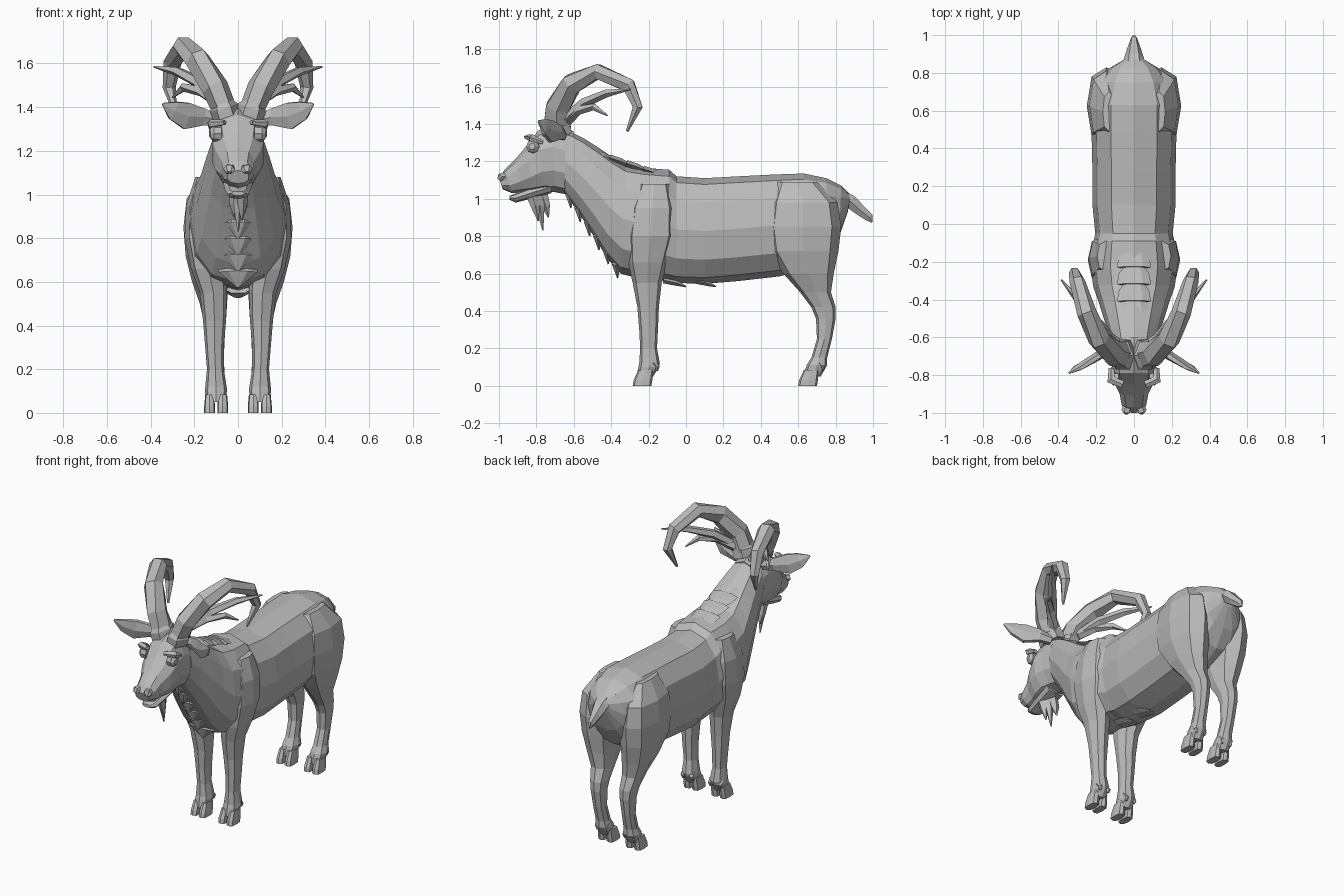
import bpy, bmesh, math
from mathutils import Vector as V

hide = bpy.data.materials.new("hide_gray")
hide.diffuse_color = (0.5, 0.5, 0.5, 1)


def ring(c, u, v, n=8, p=1.0, phase=0.0):
    """Closed cross-section; p below 1 makes it boxier."""
    out = []
    for i in range(n):
        a = 2 * math.pi * (i + phase) / n
        f = lambda s: math.copysign(abs(s) ** p, s) if abs(s) > 1e-6 else 0
        out.append(c + u * f(math.cos(a)) + v * f(math.sin(a)))
    return out


def loft(name, rings, mirror=False):
    bm = bmesh.new()
    vs = [[bm.verts.new(q) for q in r] for r in rings]
    n = len(vs[0])
    for a, b in zip(vs, vs[1:]):
        for i in range(n):
            bm.faces.new((a[i], a[(i + 1) % n], b[(i + 1) % n], b[i]))
    bm.faces.new(vs[0])
    bm.faces.new(vs[-1])
    bmesh.ops.recalc_face_normals(bm, faces=bm.faces)
    me = bpy.data.meshes.new(name)
    bm.to_mesh(me)
    bm.free()
    me.materials.append(hide)
    ob = bpy.data.objects.new(name, me)
    bpy.context.collection.objects.link(ob)
    if mirror:
        ob.modifiers.new("mirror", 'MIRROR').use_mirror_merge = False
    return ob


def body(name, secs, n=12, p=0.88):
    """Sections: top y,z, bottom y,z, half width."""
    rs = []
    for yt, zt, yb, zb, w in secs:
        t, b = V((0, yt, zt)), V((0, yb, zb))
        rs.append(ring((t + b) / 2, (t - b) / 2, V((w, 0, 0)), n, p))
    return loft(name, rs)


def limb(name, secs, n=8, p=0.8, phase=0.0):
    """Sections: z, y min, y max, x min, x max; mirrored."""
    rs = [ring(V(((a + b) / 2, (y0 + y1) / 2, z)), V((0, (y1 - y0) / 2, 0)),
               V(((b - a) / 2, 0, 0)), n, p, phase) for z, y0, y1, a, b in secs]
    return loft(name, rs, True)


def tube(name, pts, n=6, ref=(1, 0, 0), mirror=False, phase=0.0):
    """Points: x, y, z, radius along ref, radius across it."""
    ps = [V(q[:3]) for q in pts]
    rs = []
    for i, q in enumerate(pts):
        t = (ps[min(i + 1, len(ps) - 1)] - ps[max(i - 1, 0)]).normalized()
        u = V(ref)
        u = (u - t * u.dot(t)).normalized()
        rs.append(ring(ps[i], u * q[3], t.cross(u) * q[4], n, 1, phase))
    return loft(name, rs, mirror)


# torso and neck
body("torso_and_neck", [
    (.88, 1.02, .865, .93, .05), (.83, 1.07, .82, .80, .13), (.75, 1.11, .76, .69, .19),
    (.63, 1.135, .64, .62, .225), (.48, 1.13, .50, .585, .225), (.28, 1.12, .28, .56, .22),
    (.10, 1.11, .10, .545, .22), (-.05, 1.12, -.05, .55, .205), (-.09, 1.155, -.10, .56, .215),
    (-.22, 1.165, -.24, .57, .23), (-.32, 1.18, -.35, .60, .215), (-.39, 1.22, -.42, .68, .19),
    (-.47, 1.275, -.50, .81, .165), (-.55, 1.325, -.57, .92, .14), (-.64, 1.37, -.65, 1.03, .115)])

# head, jaw, nose
body("head", [
    (-.60, 1.36, -.62, 1.02, .11), (-.72, 1.395, -.70, 1.035, .115), (-.79, 1.365, -.76, 1.04, .125),
    (-.85, 1.285, -.82, 1.035, .11), (-.91, 1.215, -.87, 1.035, .08), (-.97, 1.155, -.93, 1.03, .068),
    (-1.0, 1.11, -.98, 1.05, .05)], 10)
body("lower_jaw", [
    (-.72, 1.10, -.72, 1.03, .07), (-.83, 1.06, -.83, 1.0, .062),
    (-.92, 1.025, -.91, .98, .05), (-.945, 1.015, -.945, .995, .03)], 8)
tube("nostril", [(.03, -.96, 1.12, .025, .02), (.04, -.99, 1.115, .028, .025),
                 (.04, -1.0, 1.10, .015, .012)], 6, mirror=True)

# eyes with brows
tube("eye", [(.08, -.815, 1.28, .035, .04), (.115, -.82, 1.28, .035, .036),
             (.13, -.823, 1.28, .018, .018)], 8, (0, 1, 0), True)
tube("brow", [(.06, -.85, 1.33, .012, .02), (.12, -.825, 1.325, .02, .025),
              (.12, -.765, 1.30, .012, .015)], 5, (0, 0, 1), True)

# ears: broad thin leaves
tube("ear", [(.09, -.66, 1.34, .025, .03), (.16, -.68, 1.355, .025, .045), (.235, -.725, 1.36, .022, .07),
             (.295, -.76, 1.385, .018, .05), (.345, -.79, 1.415, .004, .006)], 6, (0, 1, 0), True)

# main horns and the two side prongs
tube("horn", [
    (.05, -.69, 1.36, .055, .085), (.105, -.685, 1.49, .062, .072), (.185, -.61, 1.615, .06, .062),
    (.25, -.47, 1.68, .052, .045), (.30, -.305, 1.605, .042, .042), (.315, -.258, 1.49, .03, .03),
    (.285, -.315, 1.36, .006, .008)], 6, mirror=True)
tube("horn_base", [(.05, -.69, 1.35, .065, .09), (.065, -.695, 1.40, .066, .088),
                   (.07, -.695, 1.42, .05, .07)], 6, mirror=True)
tube("upper_prong", [(.10, -.64, 1.43, .03, .03), (.18, -.54, 1.515, .03, .028),
                     (.28, -.42, 1.565, .024, .022), (.385, -.295, 1.585, .004, .004)], 5, mirror=True)
tube("lower_prong", [(.09, -.63, 1.42, .028, .028), (.17, -.57, 1.475, .026, .025),
                     (.25, -.49, 1.49, .02, .02), (.30, -.42, 1.445, .004, .004)], 5, mirror=True)

# legs running up into shoulder and thigh
limb("front_leg", [
    (1.08, -.25, -.09, .10, .195), (.95, -.30, -.06, .08, .238), (.80, -.32, -.06, .06, .245),
    (.66, -.31, -.10, .055, .215), (.55, -.285, -.13, .05, .175), (.42, -.26, -.145, .055, .16),
    (.30, -.25, -.15, .065, .15), (.20, -.245, -.155, .065, .142), (.12, -.25, -.14, .052, .15),
    (.10, -.255, -.145, .05, .152), (.05, -.265, -.175, .06, .14)])
limb("hind_leg", [
    (1.09, .49, .70, .10, .165), (.98, .44, .81, .06, .235), (.85, .42, .83, .04, .25),
    (.72, .44, .815, .04, .24), (.60, .52, .79, .045, .21), (.50, .61, .775, .05, .175),
    (.42, .67, .80, .055, .157), (.36, .695, .80, .06, .15), (.25, .70, .78, .065, .142),
    (.15, .67, .755, .06, .142), (.11, .645, .755, .05, .152), (.05, .625, .72, .06, .14)])

# cloven hooves and dewclaws
for part, y in (("front", -.285), ("hind", .60)):
    for side, x in (("inner", .045), ("outer", .105)):
        limb(part + "_hoof_" + side, [
            (0, y, y + .10, x, x + .05), (.03, y + .005, y + .105, x, x + .05),
            (.085, y + .03, y + .11, x + .005, x + .045)], 8, .6)
        xc = x + .025
        tube(part + "_dewclaw_" + side, [(xc, y + .11, .125, .018, .015), (xc, y + .132, .10, .016, .014),
                                         (xc, y + .13, .08, .006, .006)], 5, mirror=True)

# tail
tube("tail", [(0, .83, 1.01, .06, .04), (0, .88, .985, .052, .042), (0, .93, .94, .036, .034),
              (0, .98, .90, .018, .026), (0, .995, .875, .004, .005)], 6)

# beard locks
for x, y, z in ((0, -.765, .83), (.018, -.79, .88), (-.018, -.735, .90)):
    tube("beard_lock", [(x, y - .04, 1.04, .03, .035), (x, y - .015, .96, .026, .025),
                        (x, y, z, .003, .003)], 5)

# ragged hair down the throat and chest
for i in range(6):
    y, z = -.63 + .05 * i, 1.02 - .075 * i
    w = .05 + .012 * i
    tube("chest_hair", [(0, y + .05, z + .10, w, .04), (0, y + .005, z, w * .8, .025),
                        (0, y + .015, z - .07, .006, .004)], 6)

# hair tufts along the withers and belly
for i in range(4):
    y = -.44 + .09 * i
    z = 1.245 - .03 * i
    tube("wither_hair", [(0, y - .06, z + .005, .09, .02), (0, y, z - .015, .08, .02),
                         (0, y + .06, z - .04, .03, .008)], 6)
for y in (-.02, .14):
    tube("belly_hair", [(0, y - .10, .565, .06, .02), (0, y - .03, .55, .06, .018),
                        (0, y + .02, .53, .02, .004)], 6)
